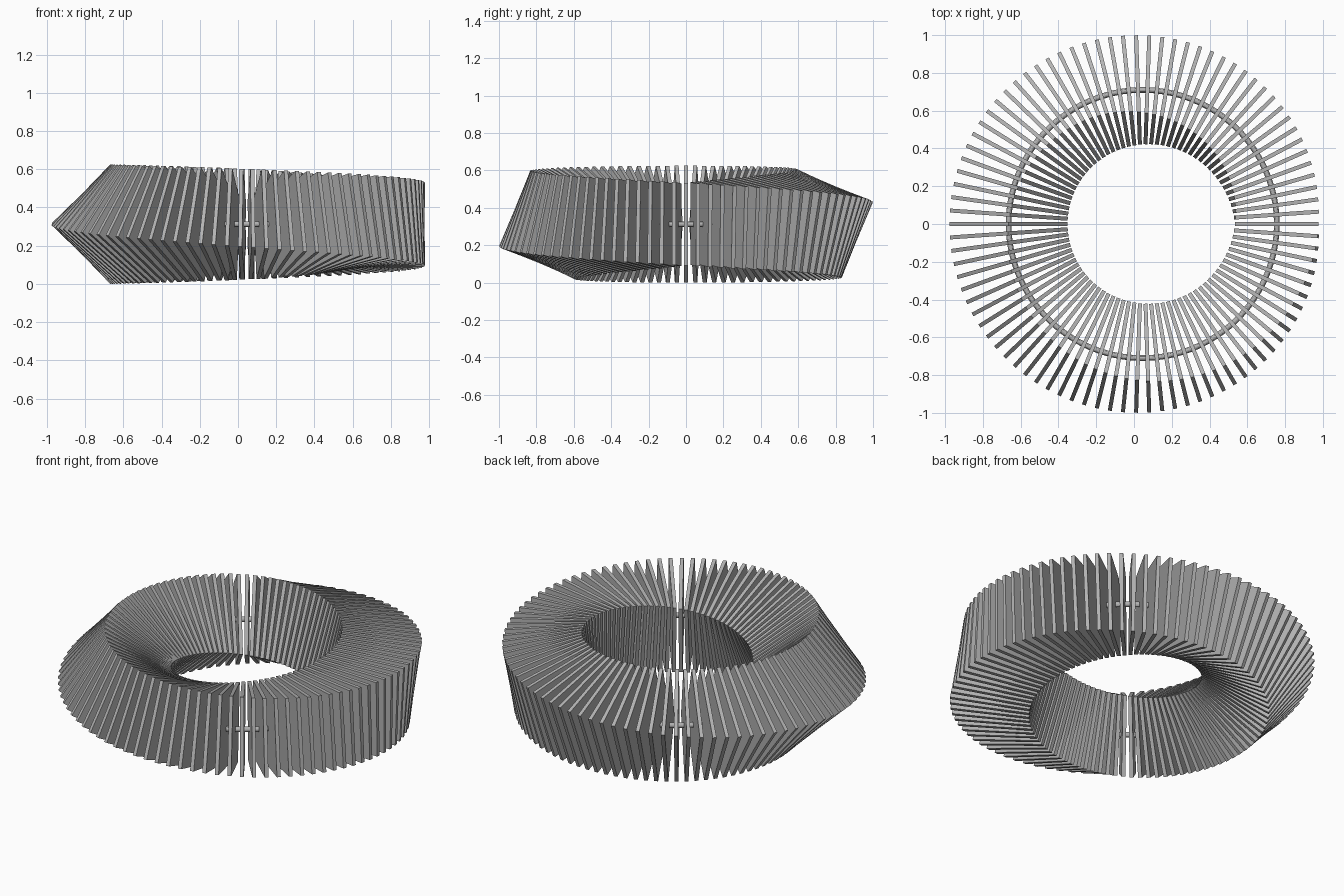
import bpy, bmesh
from math import pi
from mathutils import Matrix

cube = bpy.data.objects.get("Cube")
if cube:
    bpy.data.objects.remove(cube, do_unlink=True)

COUNT = 90            # plates around the ring
RADIUS = 0.71         # ring radius
HALF_DIAGONAL = 0.3125
SIDE = HALF_DIAGONAL * 2 ** 0.5
THICKNESS = 0.021
CENTRE = Matrix.Translation((0.046, 0, HALF_DIAGONAL))


def flat_material(name, value):
    mat = bpy.data.materials.new(name)
    mat.use_nodes = True
    colour = (value, value, value, 1)
    mat.diffuse_color = colour
    mat.node_tree.nodes["Principled BSDF"].inputs["Base Color"].default_value = colour
    return mat


grey = flat_material("grey", 0.45)

# Square plates: each turns a little further, a quarter turn over the whole ring
bm = bmesh.new()
size = Matrix.Diagonal((SIDE, THICKNESS, SIDE, 1))
for i in range(COUNT):
    angle = 2 * pi * i / COUNT
    place = (CENTRE @ Matrix.Rotation(angle, 4, 'Z')
             @ Matrix.Translation((RADIUS, 0, 0))
             @ Matrix.Rotation(angle / 4, 4, 'Y') @ size)
    bmesh.ops.create_cube(bm, size=1, matrix=place)
mesh = bpy.data.meshes.new("twisted_plates")
bm.to_mesh(mesh)
bm.free()
mesh.materials.append(grey)
plates = bpy.data.objects.new("twisted_plates", mesh)
bpy.context.collection.objects.link(plates)

# Thin round hoop threading the middle of every plate
bpy.ops.mesh.primitive_torus_add(major_segments=COUNT, minor_segments=12,
                                 major_radius=RADIUS, minor_radius=0.015,
                                 location=CENTRE.translation)
hoop = bpy.context.object
hoop.name = "centre_hoop"
hoop.data.materials.append(grey)
bpy.ops.object.shade_smooth_by_angle()
